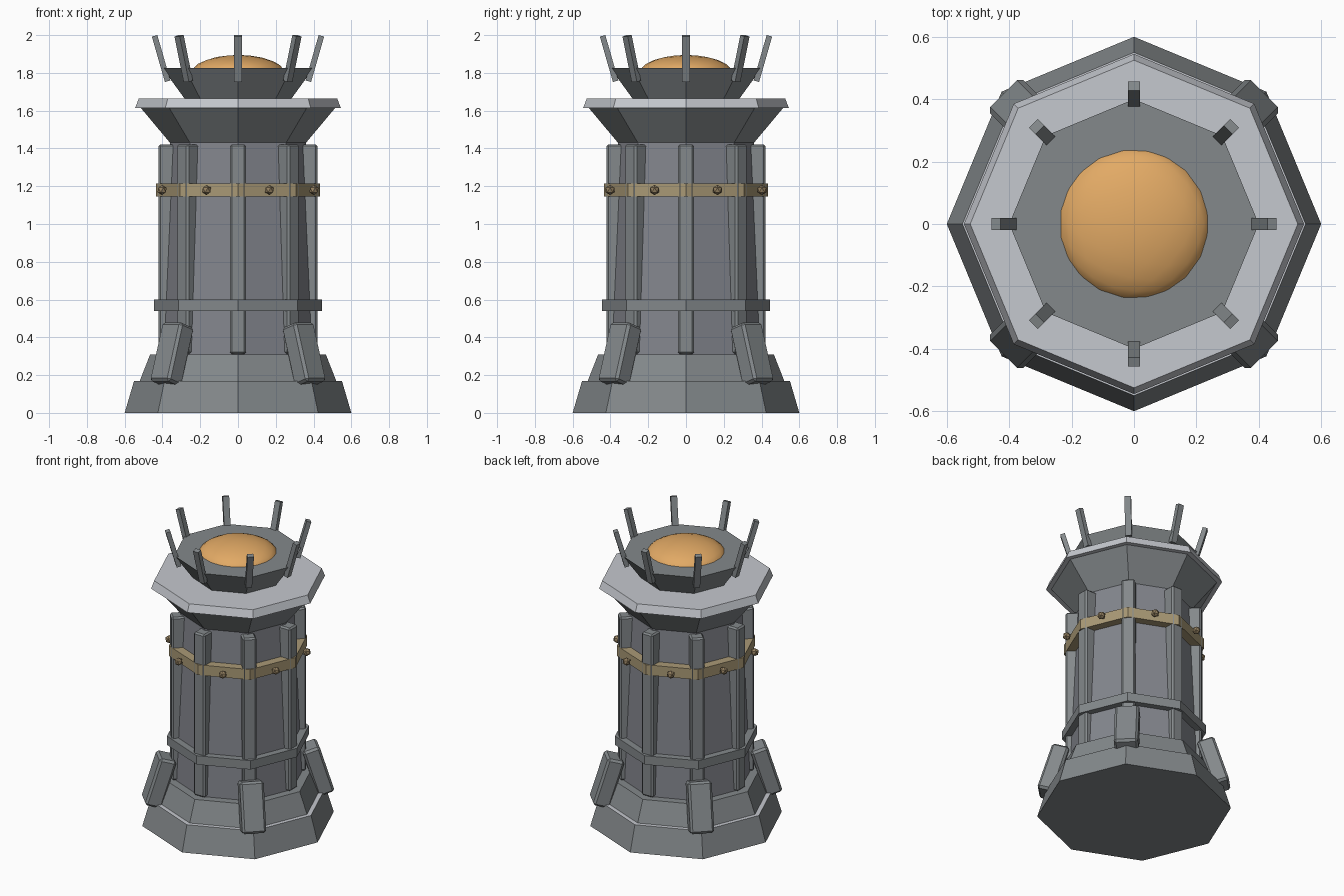
import bpy, bmesh
from math import pi, sin, cos, radians
from mathutils import Matrix

cube = bpy.data.objects.get("Cube")
if cube:
    bpy.data.objects.remove(cube, do_unlink=True)


def material(name, rgb):
    m = bpy.data.materials.new(name)
    m.use_nodes = True
    m.diffuse_color = (*rgb, 1)
    m.node_tree.nodes["Principled BSDF"].inputs["Base Color"].default_value = (*rgb, 1)
    return m


STEEL = material("steel grey", (0.23, 0.25, 0.26))
WALL = material("wall grey", (0.23, 0.24, 0.27))
PALE = material("pale metal", (0.56, 0.58, 0.62))
BRASS = material("brass", (0.40, 0.32, 0.18))
STUD = material("dark brass", (0.30, 0.22, 0.12))
AMBER = material("amber glow", (0.76, 0.40, 0.13))


def finish(name, bm, mat, bevel=0):
    bmesh.ops.recalc_face_normals(bm, faces=bm.faces)
    me = bpy.data.meshes.new(name)
    bm.to_mesh(me)
    bm.free()
    me.materials.append(mat)
    ob = bpy.data.objects.new(name, me)
    bpy.context.collection.objects.link(ob)
    if bevel:
        mod = ob.modifiers.new("bevel", "BEVEL")
        mod.width = bevel
        mod.segments = 1
    return ob


def octagon(name, profile, mat):
    """Eight-sided solid from (radius, height) pairs, corners on the axes."""
    bm = bmesh.new()
    rings = [[bm.verts.new((r * cos(i * pi / 4), r * sin(i * pi / 4), z))
              for i in range(8)] for r, z in profile]
    for low, high in zip(rings, rings[1:]):
        for i in range(8):
            j = (i + 1) % 8
            bm.faces.new((low[i], low[j], high[j], high[i]))
    bm.faces.new(rings[0][::-1])
    bm.faces.new(rings[-1])
    return finish(name, bm, mat)


def radial_boxes(name, size, radius, z, lean, angles, mat, bevel):
    """Boxes around the axis; positive lean tips the top outwards."""
    for n, a in enumerate(angles):
        bm = bmesh.new()
        m = (Matrix.Rotation(radians(a), 4, "Z") @ Matrix.Translation((radius, 0, z))
             @ Matrix.Rotation(lean, 4, "Y") @ Matrix.Diagonal((*size, 1)))
        bmesh.ops.create_cube(bm, size=1, matrix=m)
        finish(f"{name}_{n + 1}", bm, mat, bevel)


# Stepped foot with a pale shoulder
base = octagon("base", [(0.6, 0), (0.55, 0.17)], STEEL)
base.data.materials.append(PALE)
for face in base.data.polygons:
    if face.normal.z > 0.9:
        face.material_index = 1
octagon("plinth", [(0.52, 0.17), (0.465, 0.31)], STEEL)

# Tapered tower wall with ribs and hoops
octagon("tower_wall", [(0.41, 0.3), (0.36, 1.44)], WALL)
radial_boxes("rib", (0.1, 0.085, 1.11), 0.371, 0.867, 0, range(0, 360, 45), STEEL, 0.01)
octagon("lower_hoop", [(0.445, 0.54), (0.445, 0.6)], STEEL)
octagon("brass_band", [(0.433, 1.145), (0.433, 1.215)], BRASS)
for n in range(8):
    a = (n + 0.5) * pi / 4
    bm = bmesh.new()
    bmesh.ops.create_icosphere(bm, subdivisions=1, radius=0.027,
                               matrix=Matrix.Translation((0.435 * cos(a), 0.435 * sin(a), 1.18)))
    finish(f"band_stud_{n + 1}", bm, STUD)

# Leaning buttress blocks on the diagonals
radial_boxes("buttress", (0.11, 0.15, 0.325), 0.495, 0.31, -0.3,
             range(45, 360, 90), STEEL, 0.014)

# Flared head, pale cap and bowl
octagon("flared_collar", [(0.36, 1.43), (0.515, 1.615)], STEEL)
octagon("cap", [(0.545, 1.613), (0.525, 1.665)], PALE)
octagon("bowl", [(0.28, 1.66), (0.4, 1.825)], STEEL)

# Prongs around the bowl
radial_boxes("prong", (0.03, 0.04, 0.25), 0.407, 1.876, 0.28, range(0, 360, 45), STEEL, 0)

# Low glowing dome
bm = bmesh.new()
bmesh.ops.create_icosphere(bm, subdivisions=3, radius=0.25,
                           matrix=Matrix.Translation((0, 0, 1.795)) @ Matrix.Diagonal((1, 1, 0.4, 1)))
dome = finish("dome", bm, AMBER)
dome.data.shade_smooth()
